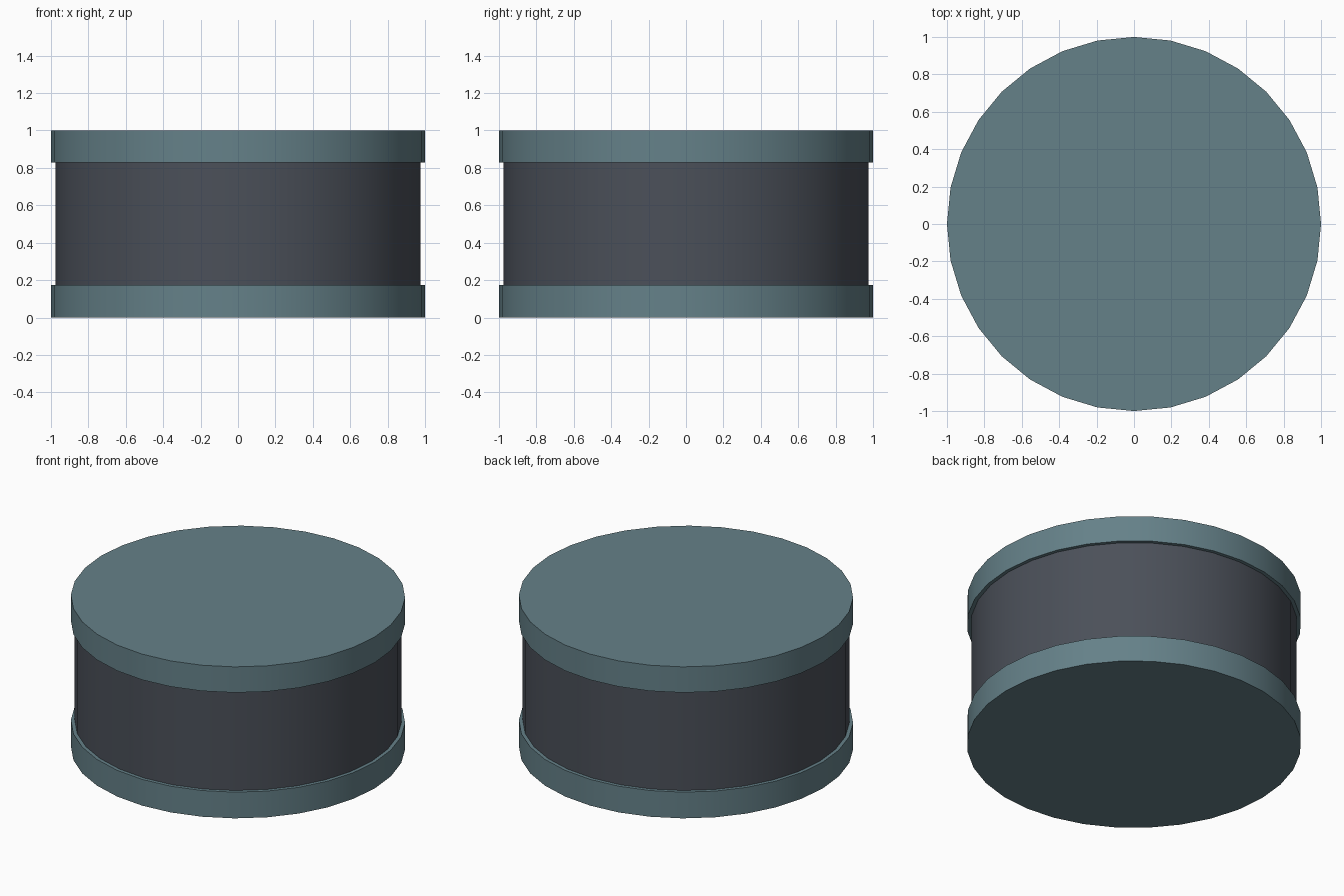
import bpy, math

if "Cube" in bpy.data.objects:
    bpy.data.objects.remove(bpy.data.objects["Cube"])

SIDES = 32


def material(name, color):
    m = bpy.data.materials.new(name)
    m.diffuse_color = (*color, 1)
    m.use_nodes = True
    m.node_tree.nodes["Principled BSDF"].inputs["Base Color"].default_value = m.diffuse_color
    return m


def disc(name, radius, z0, z1, mat):
    """Upright 32-sided cylinder between two heights."""
    bpy.ops.mesh.primitive_cylinder_add(vertices=SIDES, radius=radius, depth=z1 - z0,
                                        location=(0, 0, (z0 + z1) / 2))
    ob = bpy.context.object
    ob.name = name
    ob.data.materials.append(mat)
    bpy.ops.object.shade_smooth_by_angle(angle=math.radians(30))
    return ob


rim_mat = material("blue_grey", (0.13, 0.22, 0.25))
body_mat = material("dark_grey", (0.07, 0.08, 0.10))

# Wide end plates
disc("bottom_plate", 1.0, 0.0, 0.173, rim_mat)
disc("top_plate", 1.0, 0.83, 1.0, rim_mat)

# Slightly recessed drum between the plates
disc("drum_body", 0.977, 0.173, 0.83, body_mat)
